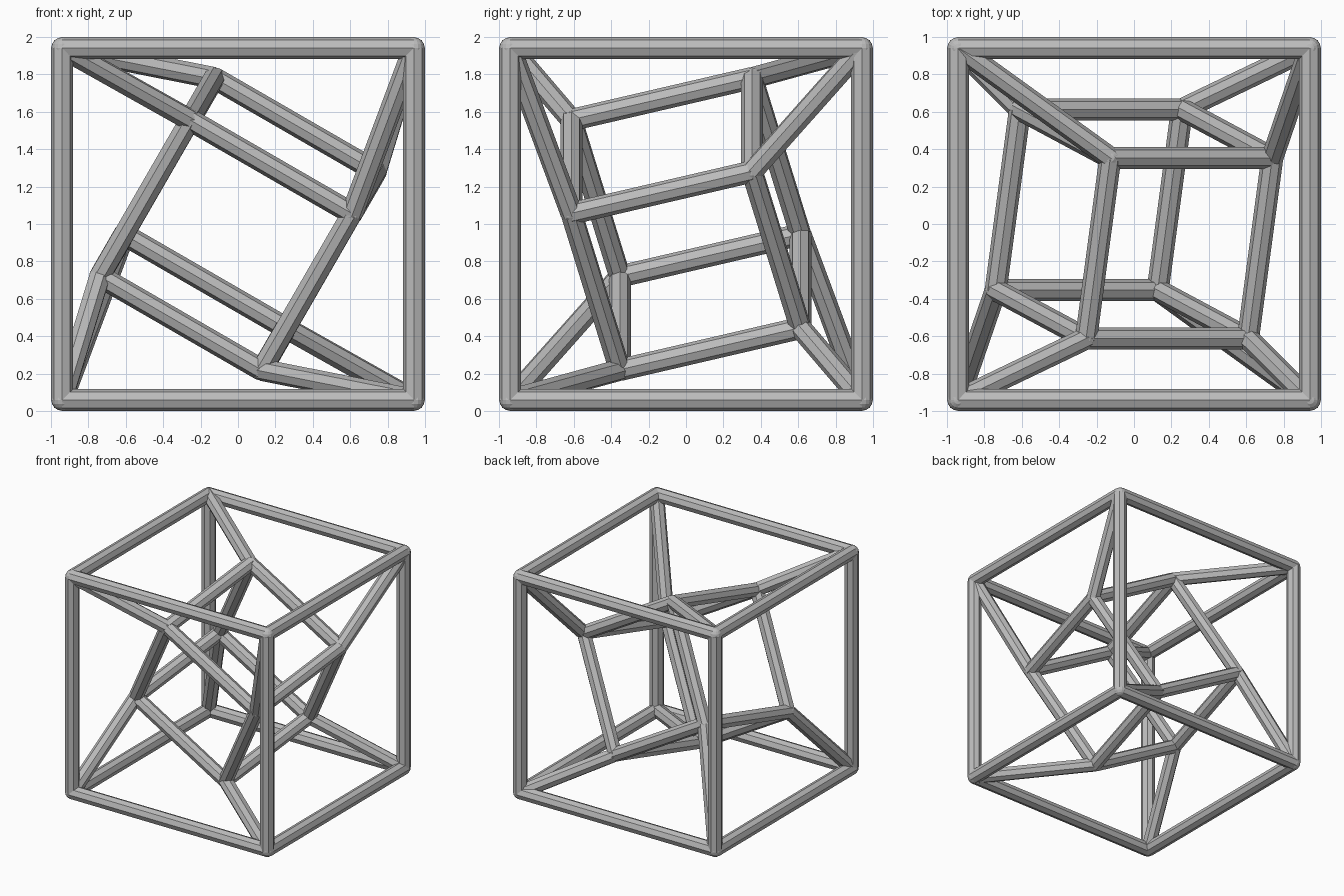
import bpy
import bmesh
from itertools import product, combinations
from math import radians
from mathutils import Matrix, Vector

cube = bpy.data.objects.get("Cube")
if cube:
    bpy.data.objects.remove(cube, do_unlink=True)

RADIUS = 0.059
OUTER = 1 - RADIUS
INNER = 0.5
CENTRE = Vector((0, 0, 1))

grey = bpy.data.materials.new("grey")
grey.use_nodes = True
colour = (0.5, 0.5, 0.5, 1)
grey.diffuse_color = colour
grey.node_tree.nodes["Principled BSDF"].inputs["Base Color"].default_value = colour


def add_bar(bm, a, b):
    """Eight-sided bar from point a to point b."""
    axis = b - a
    place = Matrix.Translation((a + b) / 2) @ axis.to_track_quat('Z', 'Y').to_matrix().to_4x4()
    bmesh.ops.create_cone(bm, cap_ends=True, segments=8, radius1=RADIUS,
                          radius2=RADIUS, depth=axis.length, matrix=place)


def add_joint(bm, p):
    """Small ball that closes the meeting point of the bars."""
    bmesh.ops.create_uvsphere(bm, u_segments=16, v_segments=8, radius=RADIUS * 0.97,
                              matrix=Matrix.Translation(p))


def build(name, bars, joints=()):
    bm = bmesh.new()
    for a, b in bars:
        add_bar(bm, a, b)
    for p in joints:
        add_joint(bm, p)
    mesh = bpy.data.meshes.new(name)
    bm.to_mesh(mesh)
    bm.free()
    mesh.materials.append(grey)
    bpy.context.collection.objects.link(bpy.data.objects.new(name, mesh))


# Corners of the upright outer cube and the tilted inner cube
signs = [Vector(s) for s in product((-1, 1), repeat=3)]
tilt = Matrix.Rotation(radians(30), 3, 'Y') @ Matrix.Rotation(radians(15), 3, 'X')
outer = [CENTRE + s * OUTER for s in signs]
inner = [CENTRE + tilt @ (s * INNER) for s in signs]

# Cube edges join corners that differ in one sign
edges = [(i, j) for i, j in combinations(range(8), 2)
         if sum(p != q for p, q in zip(signs[i], signs[j])) == 1]

build("outer_frame", [(outer[i], outer[j]) for i, j in edges], outer)
build("inner_frame", [(inner[i], inner[j]) for i, j in edges], inner)
build("corner_struts", list(zip(outer, inner)))
